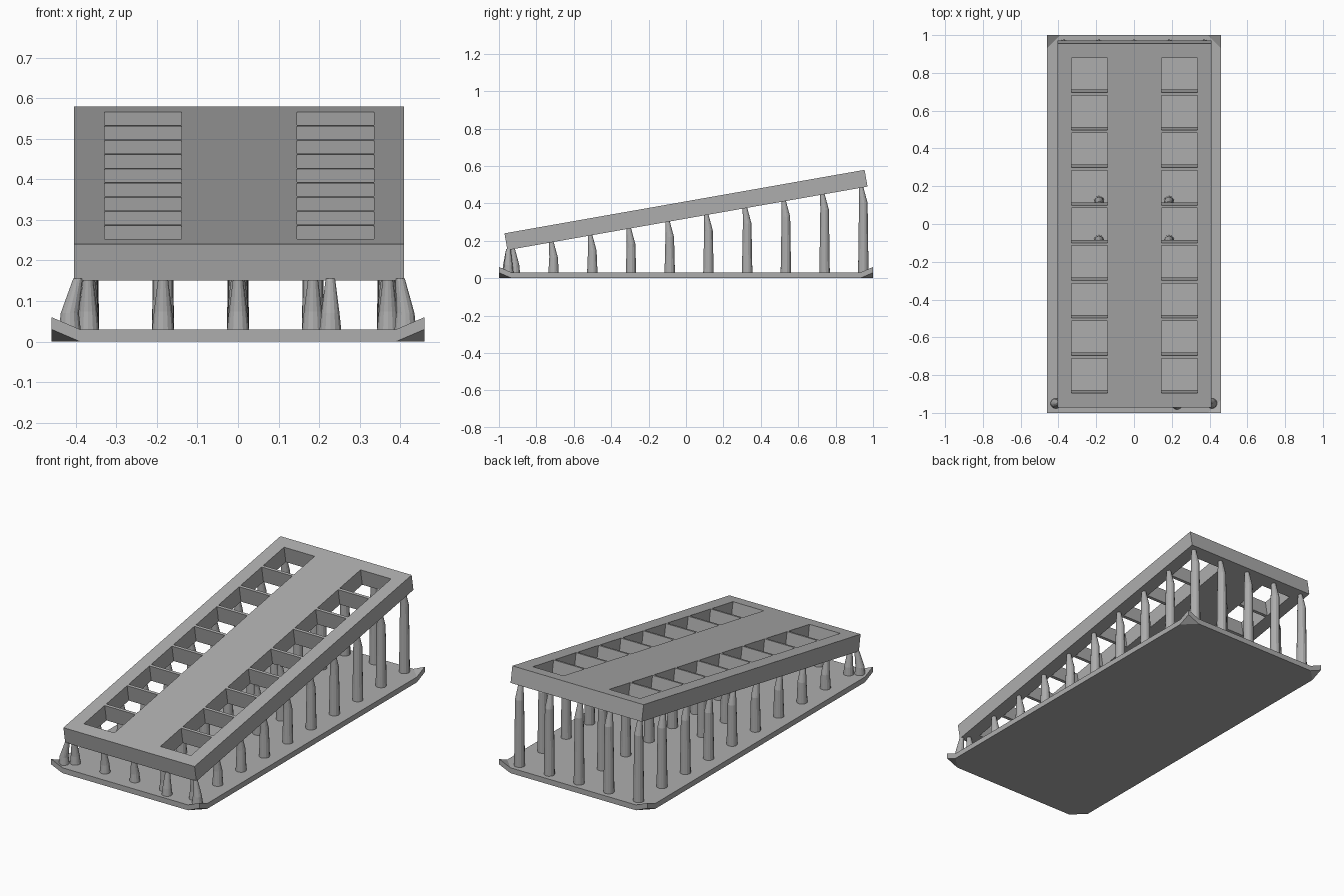
import bpy, bmesh, math
from mathutils import Vector, Matrix

if "Cube" in bpy.data.objects:
    bpy.data.objects.remove(bpy.data.objects["Cube"], do_unlink=True)

TILT = math.radians(10)
THICK = 0.091
BASE_TOP = 0.03

grey = bpy.data.materials.new("plain grey")
grey.use_nodes = True
colour = (0.42, 0.42, 0.42, 1)
grey.diffuse_color = colour
grey.node_tree.nodes["Principled BSDF"].inputs["Base Color"].default_value = colour


def add_object(name, bm):
    bmesh.ops.recalc_face_normals(bm, faces=bm.faces[:])
    mesh = bpy.data.meshes.new(name)
    bm.to_mesh(mesh)
    bm.free()
    mesh.materials.append(grey)
    obj = bpy.data.objects.new(name, mesh)
    bpy.context.collection.objects.link(obj)
    return obj


# Base plate: a flat octagon with four corner flaps folded upward
def build_base():
    w, l, fold = 0.46, 1.0, 0.07
    bm = bmesh.new()
    outline, flaps = [], []
    for sx, sy in ((1, 1), (-1, 1), (-1, -1), (1, -1)):
        a = bm.verts.new((sx * w, sy * (l - fold), 0))
        b = bm.verts.new((sx * (w - fold), sy * l, 0))
        tip = bm.verts.new((sx * w, sy * l, 0.03))
        outline += [a, b] if sx * sy > 0 else [b, a]
        flaps.append((a, tip, b))
    bm.faces.new(outline)
    for flap in flaps:
        bm.faces.new(flap)
    bmesh.ops.recalc_face_normals(bm, faces=bm.faces[:])
    lower = bm.faces[:]
    upper = bmesh.ops.extrude_face_region(bm, geom=lower, use_keep_orig=True)
    verts = [g for g in upper["geom"] if isinstance(g, bmesh.types.BMVert)]
    bmesh.ops.translate(bm, verts=verts, vec=(0, 0, BASE_TOP))
    add_object("base_plate", bm)


# Tilted panel: a grid with two columns of nine open slots, thickened
def build_panel():
    half, pitch, bar, slots = 0.9775, 0.202, 0.0152, 9
    xs = [-0.405, -0.33, -0.14, 0.145, 0.335, 0.41]
    ys = [-half]
    for i in range(slots):
        centre = (i - (slots - 1) / 2) * pitch
        ys += [centre - (pitch - bar) / 2, centre + (pitch - bar) / 2]
    ys.append(half)
    bm = bmesh.new()
    grid = [[bm.verts.new((x, y, 0)) for x in xs] for y in ys]
    for j in range(len(ys) - 1):
        for i in range(len(xs) - 1):
            if i in (1, 3) and j % 2 == 1:
                continue
            bm.faces.new((grid[j][i], grid[j][i + 1],
                          grid[j + 1][i + 1], grid[j + 1][i]))
    panel = add_object("slotted_panel", bm)
    panel.location = (0, 0, 0.365)
    panel.rotation_euler = (TILT, 0, 0)
    solid = panel.modifiers.new("thickness", "SOLIDIFY")
    solid.thickness = THICK
    solid.offset = 0


def underside(y):
    return 0.32 + (y - 0.008) * math.tan(TILT)


# Support post: tapered shaft with a narrow tip leaning square to the panel
def build_post(name, foot, contact, sides=14):
    foot = Vector((foot[0], foot[1], BASE_TOP - 0.005))
    top = Vector((contact[0], contact[1], underside(contact[1]) + 0.004))
    neck_z = max(top.z - 0.085, BASE_TOP + 0.03)
    neck = Vector((foot.x, foot.y, neck_z))
    bm = bmesh.new()
    rings = []
    for centre, radius in ((foot, 0.028), (neck, 0.023), (top, 0.012)):
        ring = bmesh.ops.create_circle(bm, segments=sides, radius=radius,
                                       matrix=Matrix.Translation(centre))
        rings.append(ring["verts"])
    for low, high in zip(rings, rings[1:]):
        for i in range(sides):
            k = (i + 1) % sides
            bm.faces.new((low[i], low[k], high[k], high[i]))
    bm.faces.new(rings[0])
    bm.faces.new(rings[-1])
    add_object(name, bm)


build_base()
build_panel()

# Five columns of posts; the ones under open slots are left out
for row in range(10):
    y = -0.915 + row * 0.207
    for col in range(-2, 3):
        if abs(col) == 1 and row not in (0, 4, 5, 9):
            continue
        x = col * 0.185
        build_post(f"support_post_{row}_{col + 2}", (x, y), (x, y - 0.012))

# Extra posts along the low front edge
build_post("edge_post_right", (-0.415, -0.95), (-0.395, -0.95))
build_post("edge_post_middle", (0.228, -0.955), (0.228, -0.95))
build_post("edge_post_left", (0.413, -0.95), (0.4, -0.95))
